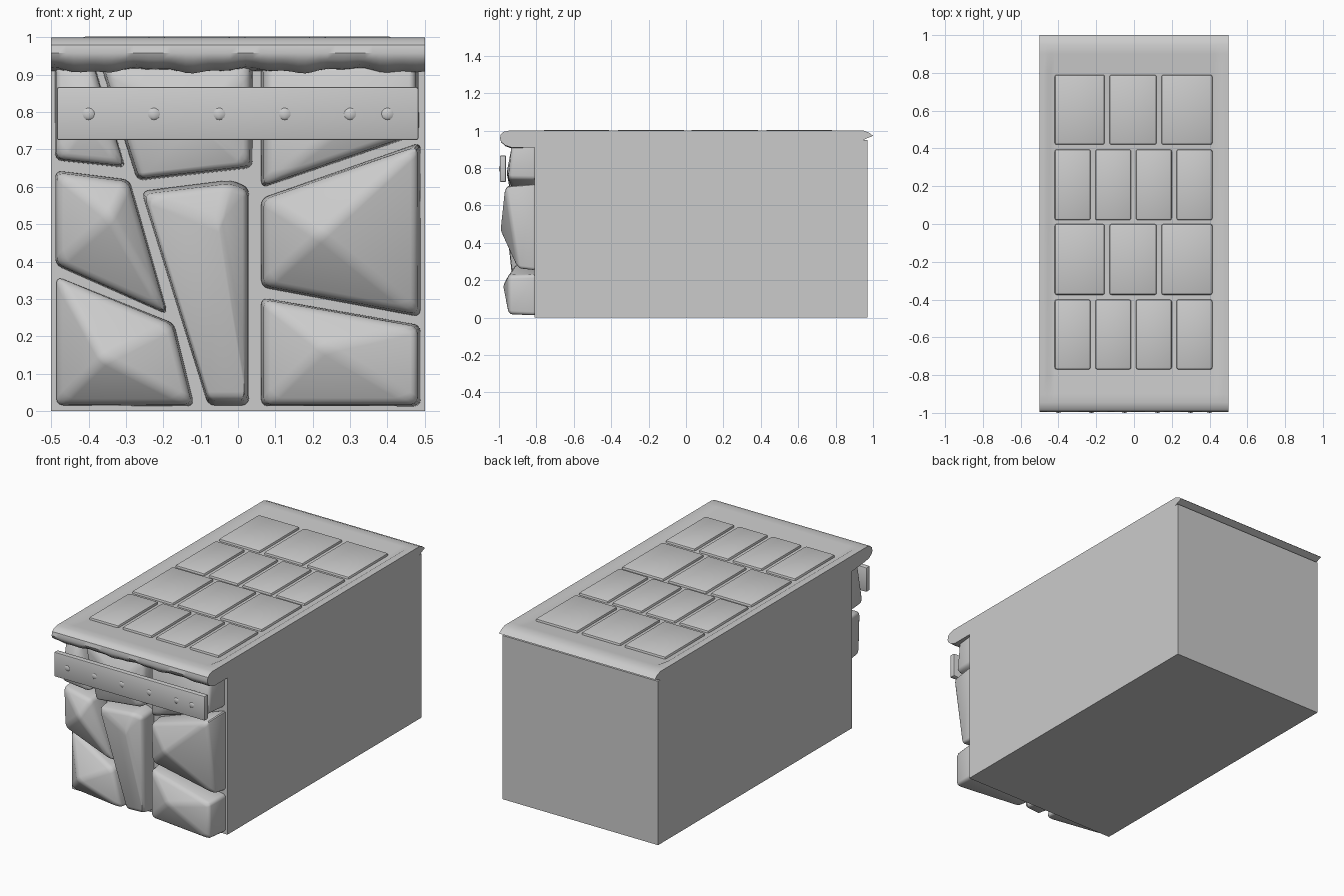
import bpy, bmesh, math

cube = bpy.data.objects.get("Cube")
if cube:
    bpy.data.objects.remove(cube, do_unlink=True)

GREY = (0.6, 0.6, 0.6, 1)
mat = bpy.data.materials.new("stone grey")
mat.use_nodes = True
mat.diffuse_color = GREY
mat.node_tree.nodes["Principled BSDF"].inputs["Base Color"].default_value = GREY


def finish(bm, name, bevel=0, segments=2, limit=30, smooth=35):
    """Turn a bmesh into a beveled, shaded object."""
    bmesh.ops.recalc_face_normals(bm, faces=bm.faces)
    mesh = bpy.data.meshes.new(name)
    bm.to_mesh(mesh)
    bm.free()
    mesh.materials.append(mat)
    ob = bpy.data.objects.new(name, mesh)
    bpy.context.collection.objects.link(ob)
    bpy.ops.object.select_all(action="DESELECT")
    bpy.context.view_layer.objects.active = ob
    ob.select_set(True)
    if bevel:
        mod = ob.modifiers.new("Bevel", "BEVEL")
        mod.width, mod.segments = bevel, segments
        mod.limit_method, mod.angle_limit = "ANGLE", math.radians(limit)
        bpy.ops.object.modifier_apply(modifier="Bevel")
    bpy.ops.object.shade_smooth_by_angle(angle=math.radians(smooth))
    return ob


def box(name, x, y, z, bevel=0):
    bm = bmesh.new()
    bmesh.ops.create_cube(bm, size=1)
    for v in bm.verts:
        for i, (lo, hi) in enumerate((x, y, z)):
            v.co[i] = lo if v.co[i] < 0 else hi
    return finish(bm, name, bevel)


WALL = -0.81


def stone(name, outline, peak):
    """Faceted stone: outline corners are (x, z, front y), rising to a peak."""
    bm = bmesh.new()
    cx = sum(p[0] for p in outline) / len(outline)
    cz = sum(p[1] for p in outline) / len(outline)
    back = [bm.verts.new((x, WALL + 0.01, z)) for x, z, y in outline]
    front = [bm.verts.new((x + (cx - x) * 0.05, y, z + (cz - z) * 0.05)) for x, z, y in outline]
    top = bm.verts.new((peak[0], peak[2], peak[1]))
    bm.faces.new(back)
    n = len(outline)
    for i in range(n):
        j = (i + 1) % n
        bm.faces.new((back[i], back[j], front[j], front[i]))
        bm.faces.new((front[i], front[j], top))
    return finish(bm, name, 0.018, 3, 20)


# Main block
box("body", (-0.5, 0.5), (WALL, 0.97), (0, 0.95))

# Front wall stones
stone("stone_top_left", [(-0.49, 0.93, -0.88), (-0.385, 0.93, -0.9), (-0.3, 0.65, -0.93),
                         (-0.49, 0.67, -0.93)], (-0.4, 0.78, -0.95))
stone("stone_top_middle", [(-0.37, 0.93, -0.9), (0.04, 0.93, -0.9), (0.04, 0.65, -0.93),
                           (-0.27, 0.615, -0.93)], (-0.1, 0.78, -0.96))
stone("stone_top_right", [(0.06, 0.93, -0.9), (0.485, 0.93, -0.93), (0.485, 0.74, -0.95),
                          (0.06, 0.595, -0.9)], (0.3, 0.78, -0.96))
stone("stone_middle_left", [(-0.49, 0.645, -0.91), (-0.29, 0.62, -0.93), (-0.185, 0.255, -0.88),
                            (-0.49, 0.39, -0.9)], (-0.34, 0.52, -0.98))
stone("stone_centre", [(-0.26, 0.59, -0.92), (-0.02, 0.62, -0.93), (0.03, 0.6, -0.91),
                       (0.03, 0.012, -0.9), (-0.08, 0.012, -0.91)], (-0.05, 0.5, -0.96))
stone("stone_middle_right", [(0.06, 0.57, -0.9), (0.49, 0.72, -0.97), (0.49, 0.25, -0.9),
                             (0.06, 0.33, -0.89)], (0.22, 0.47, -0.995))
stone("stone_bottom_left", [(-0.49, 0.365, -0.84), (-0.17, 0.235, -0.9), (-0.115, 0.012, -0.9),
                            (-0.49, 0.012, -0.84)], (-0.36, 0.14, -0.96))
stone("stone_bottom_right", [(0.06, 0.305, -0.9), (0.49, 0.23, -0.95), (0.49, 0.012, -0.95),
                             (0.06, 0.012, -0.9)], (0.23, 0.17, -0.98))

# Plank with rivets
box("plank", (-0.485, 0.483), (-0.995, -0.962), (0.725, 0.867), 0.006)
for x in (-0.4, -0.225, -0.05, 0.125, 0.3, 0.4):
    bm = bmesh.new()
    bmesh.ops.create_uvsphere(bm, u_segments=10, v_segments=6, radius=0.017)
    for v in bm.verts:
        v.co = (v.co.x + x, v.co.y * 0.4 - 0.993, v.co.z + 0.795)
    finish(bm, "rivet")

# Top slab: profile (y, z) swept across the width, with a sunken bed and a ragged front lip
profile = [(WALL, 0.91), (-0.93, 0.912), (-0.965, 0.922), (-0.988, 0.94), (-0.995, 0.958),
           (-0.99, 0.98), (-0.975, 0.993), (-0.945, 1), (-0.9, 1), (-0.8, 1), (0.81, 1),
           (0.9, 1), (0.95, 1), (0.98, 0.988), (1, 0.972), (0.94, 0.947), (0.94, 0.94), (WALL, 0.94)]
bm = bmesh.new()
rings = []
for i in range(51):
    x = -0.5 + i / 50
    ring = []
    for k, (y, z) in enumerate(profile):
        if k in (1, 2, 3):
            z += (0.006 * math.sin(23 * x + 1) + 0.003 * math.sin(61 * x)) * (4 - k) / 3
        if k in (9, 10) and abs(x) < 0.45:
            z -= 0.012
        ring.append(bm.verts.new((x, y, z)))
    rings.append(ring)
n = len(profile)
for a, b in zip(rings, rings[1:]):
    for k in range(n):
        bm.faces.new((a[k], a[(k + 1) % n], b[(k + 1) % n], b[k]))
bm.faces.new(rings[0])
bm.faces.new(rings[-1])
finish(bm, "top_slab")

# Paving tiles in alternating rows of three and four
THREE = ((-0.42, -0.155), (-0.13, 0.12), (0.145, 0.415))
FOUR = ((-0.42, -0.23), (-0.205, -0.015), (0.01, 0.2), (0.225, 0.415))
for row, y in ((THREE, (0.42, 0.79)), (FOUR, (0.02, 0.395)),
               (THREE, (-0.375, 0)), (FOUR, (-0.77, -0.4))):
    for x in row:
        box("paving_tile", x, y, (0.96, 1.002), 0.011)
